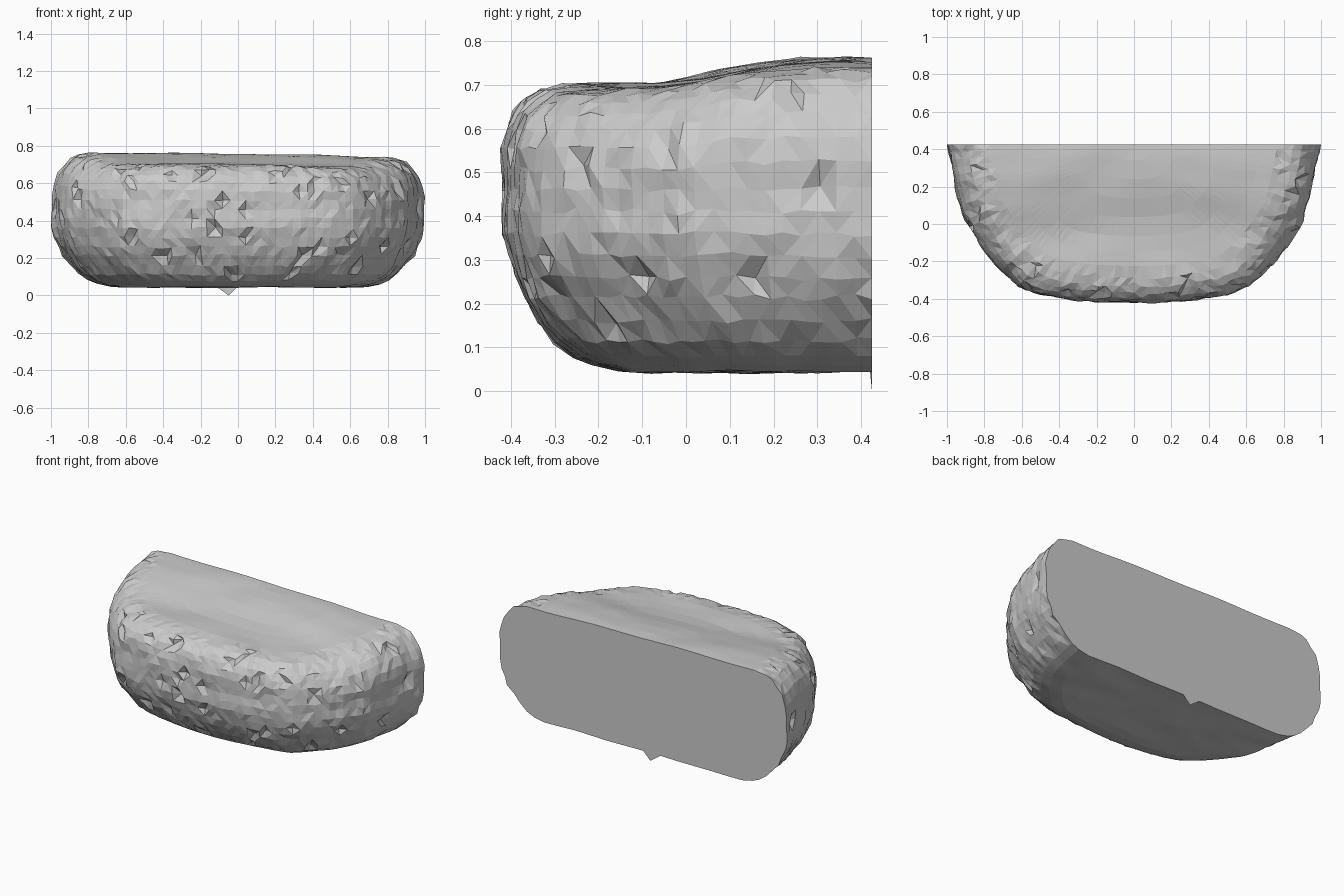
import bpy, bmesh, math, random
from mathutils import Vector, noise

if "Cube" in bpy.data.objects:
    bpy.data.objects.remove(bpy.data.objects["Cube"])

random.seed(4)
BACK, DEPTH, COLS = 0.425, 0.85, 72

# Rock section: (scale of plan outline, height), bottom centre to top centre
low = [(0, .05), (.05, .05), (.12, .05), (.24, .047), (.36, .046), (.48, .045), (.6, .044),
       (.69, .046), (.76, .06), (.81, .08), (.86, .115), (.9, .16), (.94, .215),
       (.965, .26), (.985, .31), (1, .36)]
high = [(1, .41), (1, .46), (1, .51), (1, .56), (.992, .605), (.975, .64), (.945, .668),
        (.905, .686), (.85, .695), (.77, .698), (.68, .698), (.58, .698), (.46, .698),
        (.34, .698), (.22, .698), (.1, .698), (0, .698)]
levels = low + high

# Half plan: (half width, distance forward of the cut back)
plan = [(1, 0), (.965, .2), (.94, .35), (.9, .5), (.81, .66), (.72, .79),
        (.61, .905), (.5, .95), (.35, .98), (.18, .995), (0, 1)]
full = [(-x, v) for x, v in plan] + plan[-2::-1]


def smooth(a, b, v):
    t = min(max((v - a) / (b - a), 0), 1)
    return t * t * (3 - 2 * t)


def resample(pts, n):
    """Evenly spaced points along a polyline."""
    pts = [Vector((x, v * DEPTH, 0)) for x, v in pts]
    lens = [(b - a).length for a, b in zip(pts, pts[1:])]
    out, step = [], sum(lens) / n
    for i in range(n + 1):
        d, j = i * step, 0
        while j < len(lens) - 1 and d > lens[j]:
            d -= lens[j]
            j += 1
        out.append(pts[j].lerp(pts[j + 1], min(d / lens[j], 1)))
    return out


bm = bmesh.new()
grid = []
for s, z in levels:
    row = []
    for i, p in enumerate(resample(full, COLS)):
        end = i in (0, COLS)
        side = s > .84
        r = s
        if side:
            # broad lumps plus small broken chips on the rim
            r += .012 * noise.noise(Vector((p.x * 4, p.y * 5, z * 7)))
            r += random.uniform(-.006, .006)
            r -= .045 * abs(p.x) ** 2 * smooth(.52, .68, z)
            if random.random() < .06 and not end:
                r -= random.uniform(.015, .035)
        x, y = p.x * r, BACK - p.y * r
        h = z + .01 * noise.noise(Vector((x * 3, y * 7, z * 5 + 3)))
        if side:
            h += random.uniform(-.006, .006)
        # top rises towards the back and tilts slightly
        h += smooth(.4, .7, z) * (.054 * smooth(-.12, .3, y) - .012 * x)
        row.append(bm.verts.new((x, y, h)))
    grid.append(row)

# Small pointed nub under the back edge
grid[1][0].co = (-.05, BACK, 0)

# Merge the two pole rows to single points
for row in (grid[0], grid[-1]):
    co = row[0].co.copy()
    for v in row:
        v.co = co

for a, b in zip(grid, grid[1:]):
    for i in range(COLS):
        q = (a[i], a[i + 1], b[i + 1], b[i])
        k = random.randint(0, 1)
        bm.faces.new((q[k], q[k + 1], q[k + 2]))
        bm.faces.new((q[k], q[k + 2], q[(k + 3) % 4]))
bmesh.ops.remove_doubles(bm, verts=bm.verts[:], dist=1e-5)

# Flat cut back
bmesh.ops.edgeloop_fill(bm, edges=[e for e in bm.edges if e.is_boundary])

# Fit each half to exactly one unit of width, and the front to its line
lo, hi = min(v.co.x for v in bm.verts), max(v.co.x for v in bm.verts)
fit = DEPTH / (BACK - min(v.co.y for v in bm.verts))
for v in bm.verts:
    v.co.x /= -lo if v.co.x < 0 else hi
    v.co.y = BACK - (BACK - v.co.y) * fit
bmesh.ops.triangulate(bm, faces=[f for f in bm.faces if len(f.verts) > 4])
bmesh.ops.recalc_face_normals(bm, faces=bm.faces[:])

mesh = bpy.data.meshes.new("cut_rock")
bm.to_mesh(mesh)
bm.free()
bpy.context.collection.objects.link(bpy.data.objects.new("cut_rock", mesh))
